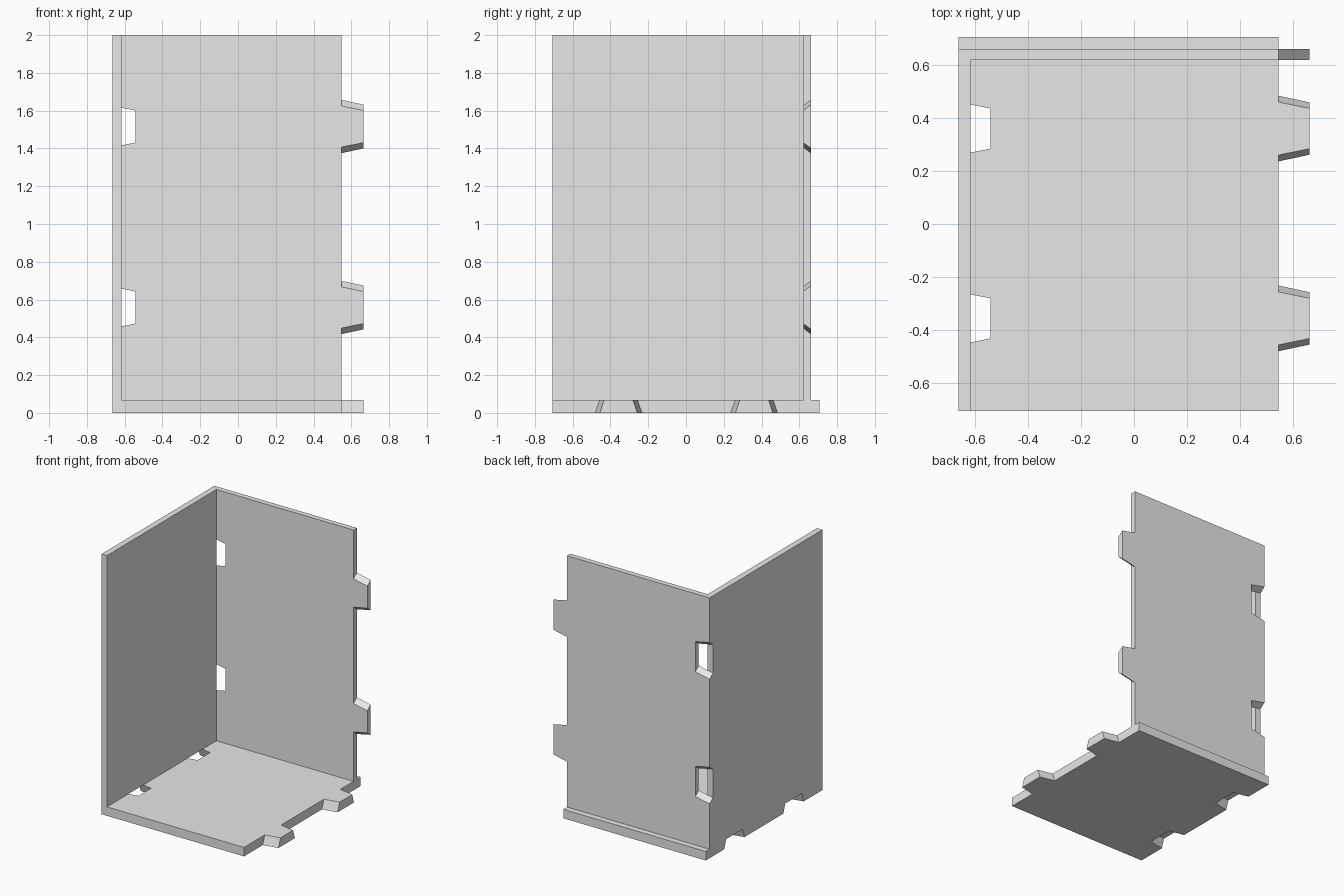
import bpy
import bmesh

cube = bpy.data.objects.get("Cube")
if cube:
    bpy.data.objects.remove(cube, do_unlink=True)

# Main dimensions
LEFT, EDGE, TAB_END = -0.664, 0.547, 0.664
SLOT_END = -0.543
DEPTH = 0.708
HEIGHT = 2.0
FLOOR_TOP = 0.069
WALL_INNER_X = -0.618
BACK_INNER, BACK_OUTER = 0.621, 0.662

grey = bpy.data.materials.new("light grey")
grey.use_nodes = True
colour = (0.8, 0.8, 0.8, 1.0)
grey.diffuse_color = colour
grey.node_tree.nodes["Principled BSDF"].inputs["Base Color"].default_value = colour


def outline(low, high, centres, root, tip):
    """Panel outline with tapered tabs on the right and matching slots on the left."""
    right, left = [], []
    for c in centres:
        right += [(EDGE, c - root), (TAB_END, c - tip),
                  (TAB_END, c + tip), (EDGE, c + root)]
        left += [(LEFT, c - root), (SLOT_END, c - tip),
                 (SLOT_END, c + tip), (LEFT, c + root)]
    return ([(LEFT, low), (EDGE, low)] + right +
            [(EDGE, high), (LEFT, high)] + left[::-1])


def loft(name, first, second):
    """Solid between two matching loops of 3D points."""
    bm = bmesh.new()
    a = [bm.verts.new(p) for p in first]
    b = [bm.verts.new(p) for p in second]
    bm.faces.new(a)
    bm.faces.new(b[::-1])
    for i in range(len(a)):
        j = (i + 1) % len(a)
        bm.faces.new((a[j], a[i], b[i], b[j]))
    bmesh.ops.recalc_face_normals(bm, faces=bm.faces)
    mesh = bpy.data.meshes.new(name)
    bm.to_mesh(mesh)
    bm.free()
    mesh.materials.append(grey)
    obj = bpy.data.objects.new(name, mesh)
    bpy.context.collection.objects.link(obj)
    return obj


# Floor: tabs and slots are wider on the underside
span = (-DEPTH, DEPTH, (-0.357, 0.361))
loft("floor_panel",
     [(x, y, 0) for x, y in outline(*span, 0.124, 0.099)],
     [(x, y, FLOOR_TOP) for x, y in outline(*span, 0.1, 0.076)])

# Back wall: tabs and slots are wider on the outside
span = (FLOOR_TOP, HEIGHT, (0.558, 1.516))
loft("back_wall",
     [(x, BACK_OUTER, z) for x, z in outline(*span, 0.141, 0.116)],
     [(x, BACK_INNER, z) for x, z in outline(*span, 0.109, 0.085)])

# Side wall: plain board standing on the floor against the back wall
board = [(-DEPTH, FLOOR_TOP), (BACK_INNER, FLOOR_TOP),
         (BACK_INNER, HEIGHT), (-DEPTH, HEIGHT)]
loft("side_wall",
     [(LEFT, y, z) for y, z in board],
     [(WALL_INNER_X, y, z) for y, z in board])
